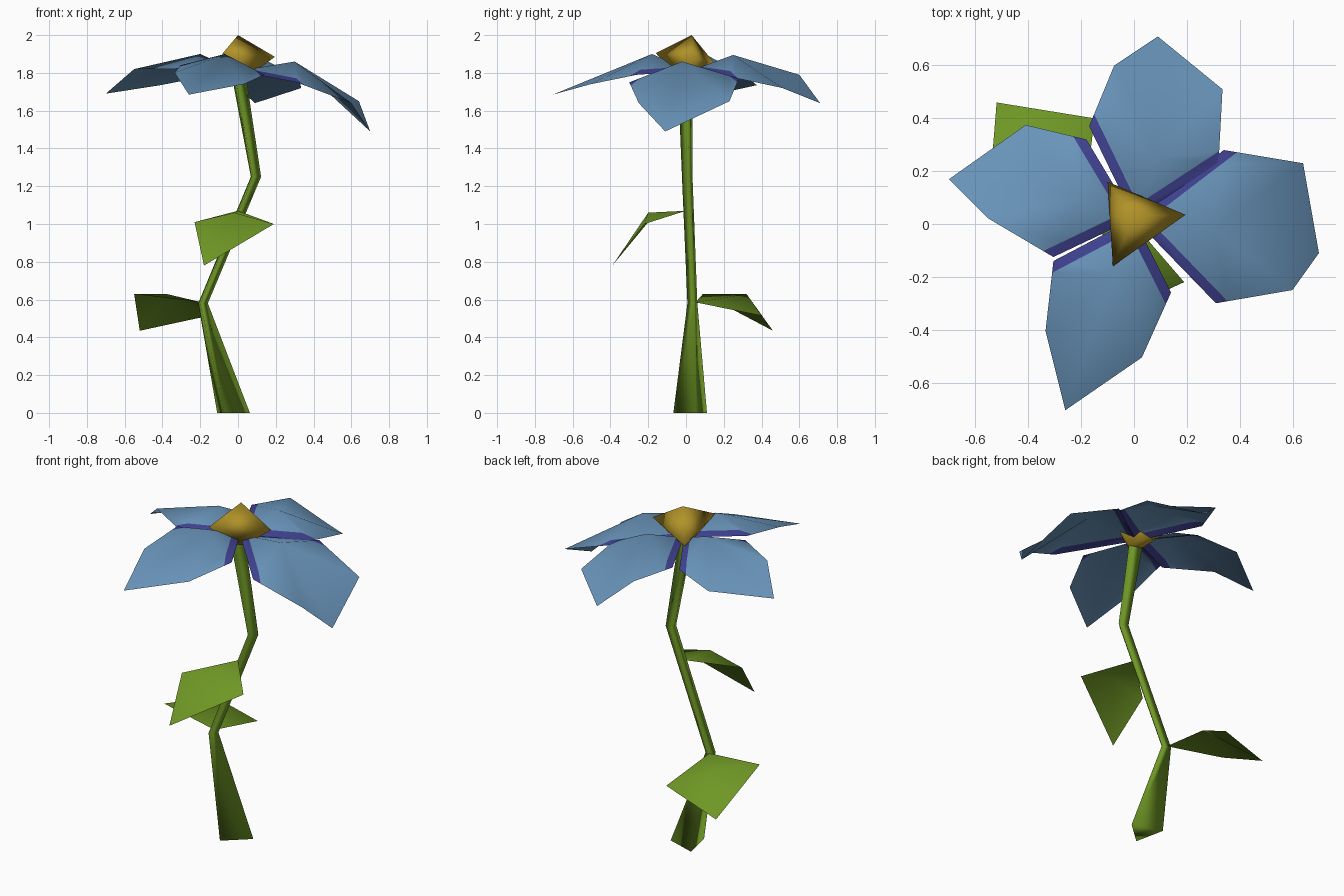
import bpy, bmesh
from math import cos, sin, radians
from mathutils import Vector

cube = bpy.data.objects.get("Cube")
if cube:
    bpy.data.objects.remove(cube)


def material(name, rgb):
    m = bpy.data.materials.new(name)
    m.use_nodes = True
    m.diffuse_color = (*rgb, 1)
    m.node_tree.nodes["Principled BSDF"].inputs["Base Color"].default_value = (*rgb, 1)
    return m


GREEN = material("leaf green", (0.156, 0.305, 0.018))
BLUE = material("petal blue", (0.141, 0.296, 0.491))
INDIGO = material("petal edge indigo", (0.051, 0.054, 0.283))
YELLOW = material("flower centre yellow", (0.434, 0.287, 0.021))


def finish(name, bm, mats):
    for f in bm.faces:
        f.smooth = True
    mesh = bpy.data.meshes.new(name)
    bm.to_mesh(mesh)
    bm.free()
    for m in mats:
        mesh.materials.append(m)
    obj = bpy.data.objects.new(name, mesh)
    bpy.context.collection.objects.link(obj)
    return obj


def ring(centre, radius):
    """Level triangle around a centre."""
    x, y, z = centre
    return [(x + radius * cos(radians(a)), y + radius * sin(radians(a)), z)
            for a in (12, 132, 252)]


def loft(bm, rings):
    """Skin a list of three-point rings, returning their vertices."""
    loops = [[bm.verts.new(p) for p in r] for r in rings]
    for low, high in zip(loops, loops[1:]):
        for i in range(3):
            j = (i + 1) % 3
            bm.faces.new((low[i], low[j], high[j], high[i]))
    return loops


def sheet(name, outline, ridge, mats, edge_width=0):
    """Thin blade folded around a raised point; outline starts at the root.
    With an edge width, a border beside both root edges gets the second colour."""
    bm = bmesh.new()
    rim = [bm.verts.new(p) for p in outline]
    top = bm.verts.new(ridge)
    for a, b in zip(rim, rim[1:] + rim[:1]):
        bm.faces.new((a, b, top))
    for f in bm.faces:
        f.normal_update()
    if sum(f.normal.z for f in bm.faces) < 0:
        bmesh.ops.reverse_faces(bm, faces=bm.faces[:])
    if edge_width:
        root = Vector(outline[0])
        borders = []
        for side in (outline[1], outline[-1]):
            d = Vector(side) - root
            n = Vector((-d.y, d.x, 0)).normalized()
            if n.dot(Vector(ridge) - root) < 0:
                n.negate()
            borders.append(n)
            bmesh.ops.bisect_plane(bm, geom=bm.verts[:] + bm.edges[:] + bm.faces[:],
                                   plane_co=root + n * edge_width, plane_no=n)
        for f in bm.faces:
            c = f.calc_center_median() - root
            f.material_index = int(min(n.dot(c) for n in borders) < edge_width)
    return finish(name, bm, mats)


# Bent three-sided stem
STEM_TOP = ring((0, 0, 1.77), 0.045)
bm = bmesh.new()
loops = loft(bm, [ring((-0.04, 0.033, 0), 0.105),
                  ring((-0.19, 0.037, 0.58), 0.031),
                  ring((0.09, 0.01, 1.25), 0.033),
                  STEM_TOP])
bm.faces.new(loops[0][::-1])
finish("stem", bm, [GREEN])

# Faceted flower centre, flaring from the stem to a point
bm = bmesh.new()
loops = loft(bm, [STEM_TOP, [(0.195, 0.035, 1.885), (-0.1, 0.16, 1.84), (-0.08, -0.16, 1.905)]])
tip = bm.verts.new((0, 0.03, 2))
for i in range(3):
    bm.faces.new((loops[1][i], loops[1][(i + 1) % 3], tip))
finish("flower_centre", bm, [YELLOW])

# Petals: five outer points each, then the raised ridge point
ROOT = (0, 0.02, 1.81)
petals = {
    "left_petal": ([(0.31, -0.30, 1.75), (0.60, -0.25, 1.64), (0.70, -0.11, 1.49),
                    (0.64, 0.23, 1.65), (0.34, 0.28, 1.77)], (0.30, -0.02, 1.86)),
    "back_petal": ([(0.32, 0.23, 1.78), (0.335, 0.51, 1.72), (0.09, 0.71, 1.64),
                    (-0.075, 0.60, 1.79), (-0.17, 0.37, 1.81)], (0.09, 0.25, 1.895)),
    "right_petal": ([(-0.18, 0.32, 1.78), (-0.41, 0.375, 1.735), (-0.70, 0.17, 1.69),
                     (-0.55, 0.02, 1.82), (-0.305, -0.125, 1.82)], (-0.20, 0.10, 1.90)),
    "front_petal": ([(-0.305, -0.14, 1.84), (-0.335, -0.405, 1.80), (-0.26, -0.705, 1.685),
                     (0.03, -0.505, 1.74), (0.14, -0.26, 1.79)], (-0.07, -0.18, 1.90)),
}
for name, (points, ridge) in petals.items():
    sheet(name, [ROOT] + points, ridge, [BLUE, INDIGO], 0.037)

# Two folded leaves
sheet("front_leaf", [(0, 0.0, 1.07), (-0.23, -0.20, 1.01), (-0.18, -0.39, 0.78),
                     (0.19, -0.22, 1.0)], (-0.02, -0.2, 1.06), [GREEN])
sheet("back_leaf", [(-0.19, 0.05, 0.585), (-0.15, 0.40, 0.515), (-0.52, 0.46, 0.435),
                    (-0.55, 0.09, 0.63)], (-0.38, 0.32, 0.63), [GREEN])
